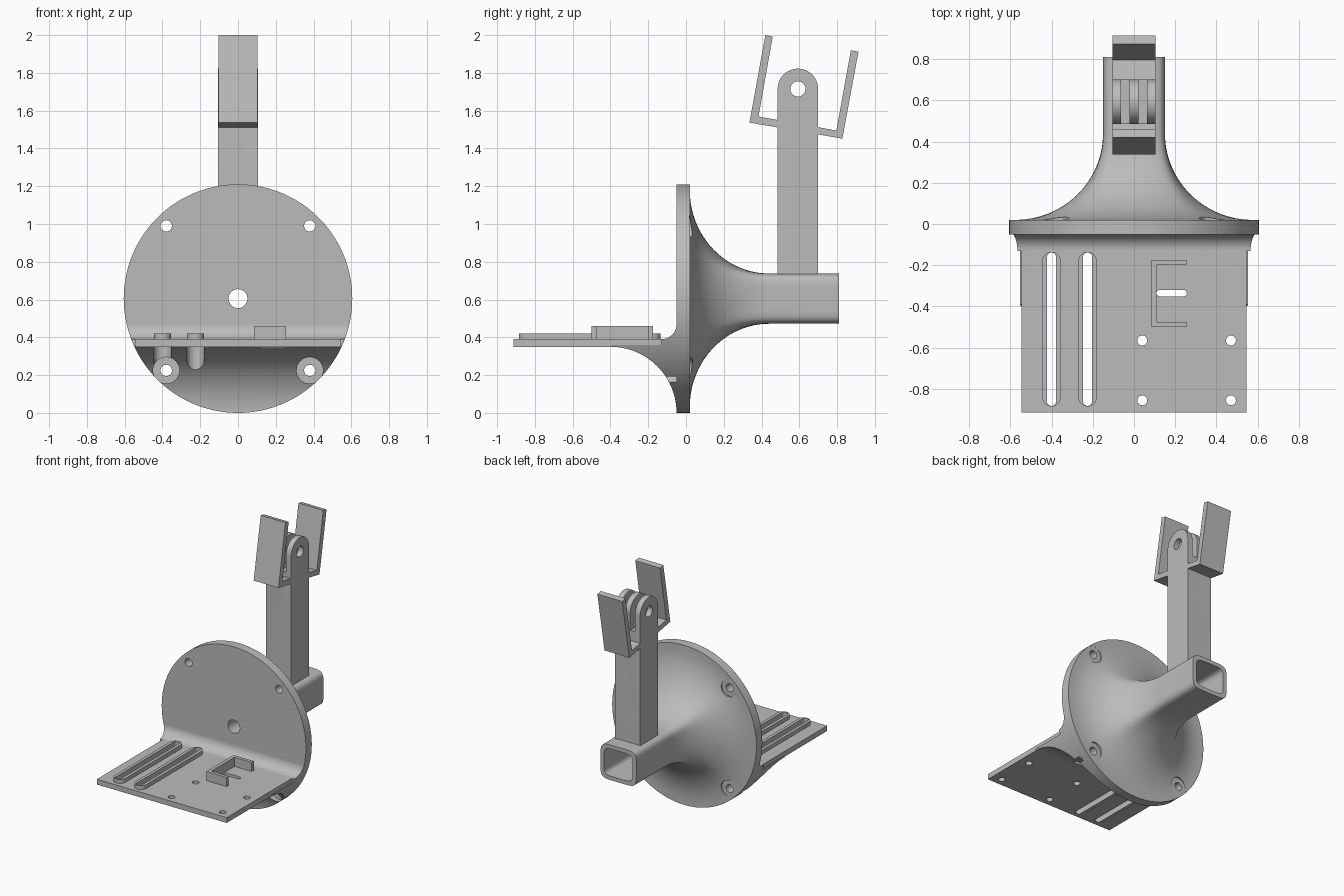
import bpy, bmesh, math
from math import sin, cos, pi, radians

if "Cube" in bpy.data.objects:
    bpy.data.objects.remove(bpy.data.objects["Cube"], do_unlink=True)

grey = bpy.data.materials.new("plain grey")
grey.use_nodes = True
grey.diffuse_color = (0.5, 0.5, 0.5, 1)
grey.node_tree.nodes["Principled BSDF"].inputs["Base Color"].default_value = (0.5, 0.5, 0.5, 1)

CZ = 0.605       # height of the flange axis
DISC_R = 0.605
parts = []


def loft(name, rings):
    """Closed solid through a list of equal-length rings of 3D points."""
    bm = bmesh.new()
    loops = [[bm.verts.new(p) for p in ring] for ring in rings]
    n = len(loops[0])
    for a, b in zip(loops, loops[1:]):
        for i in range(n):
            j = (i + 1) % n
            bm.faces.new((a[i], a[j], b[j], b[i]))
    bm.faces.new(loops[0][::-1])
    bm.faces.new(loops[-1])
    bmesh.ops.recalc_face_normals(bm, faces=bm.faces)
    me = bpy.data.meshes.new(name)
    bm.to_mesh(me)
    bm.free()
    me.materials.append(grey)
    ob = bpy.data.objects.new(name, me)
    bpy.context.collection.objects.link(ob)
    return ob


def prism(name, pts, axis, lo, hi):
    """Extrude a 2D outline along x, y or z."""
    place = {"x": lambda p, d: (d, p[0], p[1]),
             "y": lambda p, d: (p[0], d, p[1]),
             "z": lambda p, d: (p[0], p[1], d)}[axis]
    return loft(name, [[place(p, d) for p in pts] for d in (lo, hi)])


def arc(cx, cy, r, start, end, n=24):
    return [(cx + r * cos(radians(start + (end - start) * i / n)),
             cy + r * sin(radians(start + (end - start) * i / n))) for i in range(n + 1)]


def circle(cx, cy, r):
    return arc(cx, cy, r, 0, 352.5, 47)


def stadium(x, y0, y1, r):
    return arc(x, y1, r, 0, 180) + arc(x, y0, r, 180, 360)


def rect(x0, x1, y0, y1):
    return [(x0, y0), (x1, y0), (x1, y1), (x0, y1)]


def boolean(ob, operation, *tools):
    """Apply booleans with the tools, leaving the tools in place."""
    for tool in tools:
        mod = ob.modifiers.new("bool", "BOOLEAN")
        mod.operation, mod.object, mod.solver = operation, tool, "EXACT"
    bpy.context.view_layer.update()
    me = bpy.data.meshes.new_from_object(ob.evaluated_get(bpy.context.evaluated_depsgraph_get()))
    ob.modifiers.clear()
    ob.data = me


def discard(*tools):
    for tool in tools:
        bpy.data.objects.remove(tool, do_unlink=True)


# Flange: disc flaring into a rounded-square tube
def tube_radius(t, a, b):
    return (abs(cos(t) / a) ** 6 + abs(sin(t) / b) ** 6) ** (-1 / 6)


def ring(y, radius):
    return [(radius(t) * cos(t), y, CZ + radius(t) * sin(t))
            for t in (2 * pi * i / 128 for i in range(128))]


def flare(s):
    def radius(t):
        base = tube_radius(t, 0.15, 0.133)
        return base + (0.575 - base) * (1 - sin(s))
    return radius


rings = [ring(-0.05, lambda t: DISC_R), ring(0.02, lambda t: DISC_R)]
for k in range(25):
    s = pi / 2 * k / 24
    rings.append(ring(0.02 + 0.42 * (1 - cos(s)), flare(s)))
rings.append(ring(0.81, flare(pi / 2)))
flange = loft("flange_and_tube", rings)

bore = loft("bore", [ring(y, lambda t: tube_radius(t, 0.12, 0.103)) for y in (0.1, 1)])
centre = prism("centre_hole", circle(0, CZ, 0.05), "y", -0.2, 0.2)
bolts, back_sinks, front_sinks = [], [], []
for x in (-0.38, 0.38):
    for z in (0.225, 0.99):
        bolts.append(prism("bolt", circle(x, z, 0.03), "y", -0.6, 0.5))
        back_sinks.append(prism("back_sink", circle(x, z, 0.065), "y", 0.019, 0.5))
    front_sinks.append(prism("front_sink", circle(x, 0.225, 0.07), "y", -0.6, 0))
boolean(flange, "DIFFERENCE", bore, centre, *bolts, *back_sinks)
discard(bore, centre, *bolts, *back_sinks)
parts.append(flange)

# Shelf with fillets above and below, trimmed to the disc outline
shelf = prism("shelf", rect(-0.545, 0.545, -0.913, -0.03), "z", 0.35, 0.39)
web = prism("web", [(-0.03, 0)] + arc(-0.40, 0, 0.35, 0, 90)
            + [(-0.39, 0.36), (-0.13, 0.36)]
            + arc(-0.13, 0.47, 0.08, 270, 360) + [(-0.03, 0.47)], "x", -0.7, 0.7)
trim = prism("trim", [(DISC_R * cos(2 * pi * i / 128), CZ + DISC_R * sin(2 * pi * i / 128))
                      for i in range(128)], "y", -0.7, 0.1)
boolean(web, "INTERSECT", trim)
boolean(shelf, "UNION", web)
discard(web, trim)

SLOTS = (-0.40, -0.225)
narrow = [prism("slot", stadium(x, -0.86, -0.16, 0.022), "z", 0, 0.6) for x in SLOTS]
wide = [prism("pocket", stadium(x, -0.84, -0.18, 0.045), "z", -0.1, 0.351) for x in SLOTS]
holes = [prism("hole", circle(x, y, 0.024), "z", 0, 0.6)
         for x in (0.04, 0.47) for y in (-0.565, -0.855)]
tie = [(y, x) for x, y in stadium(-0.335, 0.125, 0.24, 0.016)]
holes.append(prism("tie_slot", tie, "z", 0, 0.6))
boolean(shelf, "DIFFERENCE", *narrow, *wide, *holes, *front_sinks)
parts.append(shelf)

# Raised rims round the two long slots
for x, side, cutter in zip(SLOTS, ("outer", "inner"), narrow):
    rim = prism(side + "_slot_rim", stadium(x, -0.84, -0.18, 0.045), "z", 0.388, 0.42)
    boolean(rim, "DIFFERENCE", cutter)
    parts.append(rim)
discard(*narrow, *wide, *holes, *front_sinks)

# C-shaped holder on the shelf
parts.append(prism("c_holder", [(0.085, -0.5), (0.255, -0.5), (0.255, -0.475), (0.11, -0.475),
                                (0.11, -0.2), (0.255, -0.2), (0.255, -0.175), (0.085, -0.175)],
                   "z", 0.388, 0.46))

# Post with three rounded hinge fingers
post = prism("post", [(0.485, 0.725), (0.7, 0.725)] + arc(0.5925, 1.715, 0.1075, 0, 180),
             "x", -0.105, 0.105)
pin = prism("pin_hole", circle(0.5925, 1.715, 0.04), "x", -0.3, 0.3)
gaps = [prism("gap", rect(x - 0.021, x + 0.021, 0.3, 0.9), "z", 1.59, 2) for x in (-0.042, 0.042)]
boolean(post, "DIFFERENCE", pin, *gaps)
discard(pin, *gaps)
parts.append(post)

# Tilted U-shaped cradle
parts.append(prism("cradle", [(0.336, 1.537), (0.828, 1.452), (0.913, 1.912), (0.873, 1.92),
                              (0.796, 1.495), (0.384, 1.569), (0.459, 1.992), (0.42, 2.0)],
                   "x", -0.104, 0.104))

# Smooth the curves, keep the edges sharp
bpy.ops.object.select_all(action="DESELECT")
for ob in parts:
    ob.select_set(True)
bpy.context.view_layer.objects.active = flange
bpy.ops.object.shade_smooth_by_angle(angle=radians(30))
